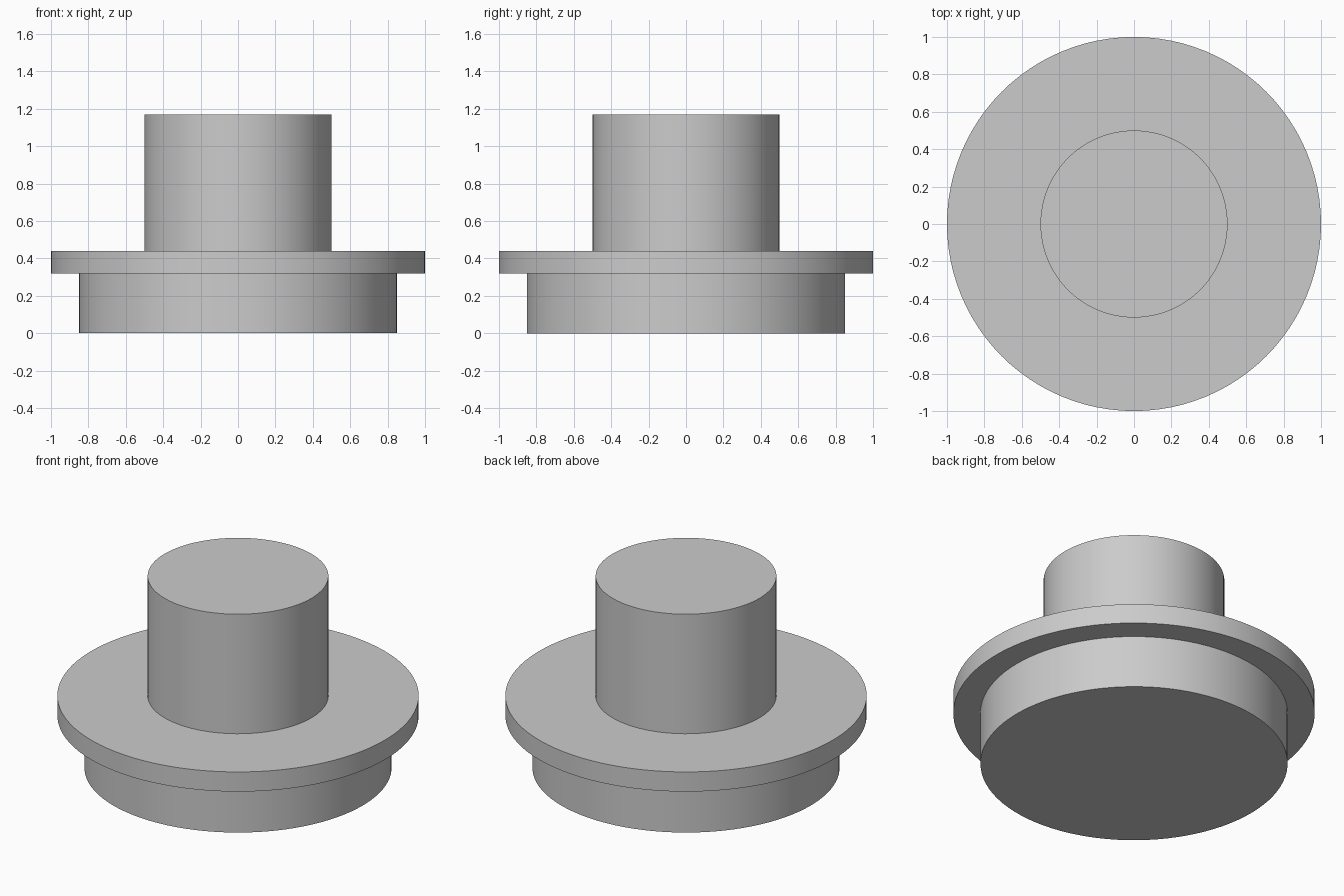
import bpy, bmesh, math

cube = bpy.data.objects.get("Cube")
if cube:
    bpy.data.objects.remove(cube, do_unlink=True)

# Plain grey material
grey = bpy.data.materials.new("plain_grey")
grey.use_nodes = True
colour = (0.6, 0.6, 0.6, 1)
grey.diffuse_color = colour
grey.node_tree.nodes["Principled BSDF"].inputs["Base Color"].default_value = colour

# Stepped radii and heights: base plug, flange, stem
BASE_R, FLANGE_R, STEM_R = 0.85, 1.0, 0.5
FLANGE_Z, STEM_Z, TOP_Z = 0.32, 0.44, 1.17
SIDES = 96

profile = [(BASE_R, 0), (BASE_R, FLANGE_Z), (FLANGE_R, FLANGE_Z),
           (FLANGE_R, STEM_Z), (STEM_R, STEM_Z), (STEM_R, TOP_Z)]

# Revolve the profile into one solid and cap both ends
bm = bmesh.new()
rings = [[bm.verts.new((r * math.cos(a), r * math.sin(a), z))
          for a in (math.tau * i / SIDES for i in range(SIDES))]
         for r, z in profile]
for low, high in zip(rings, rings[1:]):
    for i in range(SIDES):
        j = (i + 1) % SIDES
        bm.faces.new((low[i], low[j], high[j], high[i]))
bm.faces.new(rings[0][::-1])
bm.faces.new(rings[-1])

mesh = bpy.data.meshes.new("flanged_plug")
bm.to_mesh(mesh)
bm.free()
mesh.materials.append(grey)
plug = bpy.data.objects.new("flanged_plug", mesh)
bpy.context.collection.objects.link(plug)

# Smooth the round walls, keep the step edges sharp
bpy.ops.object.select_all(action="DESELECT")
plug.select_set(True)
bpy.context.view_layer.objects.active = plug
bpy.ops.object.shade_smooth_by_angle(angle=math.radians(30))
